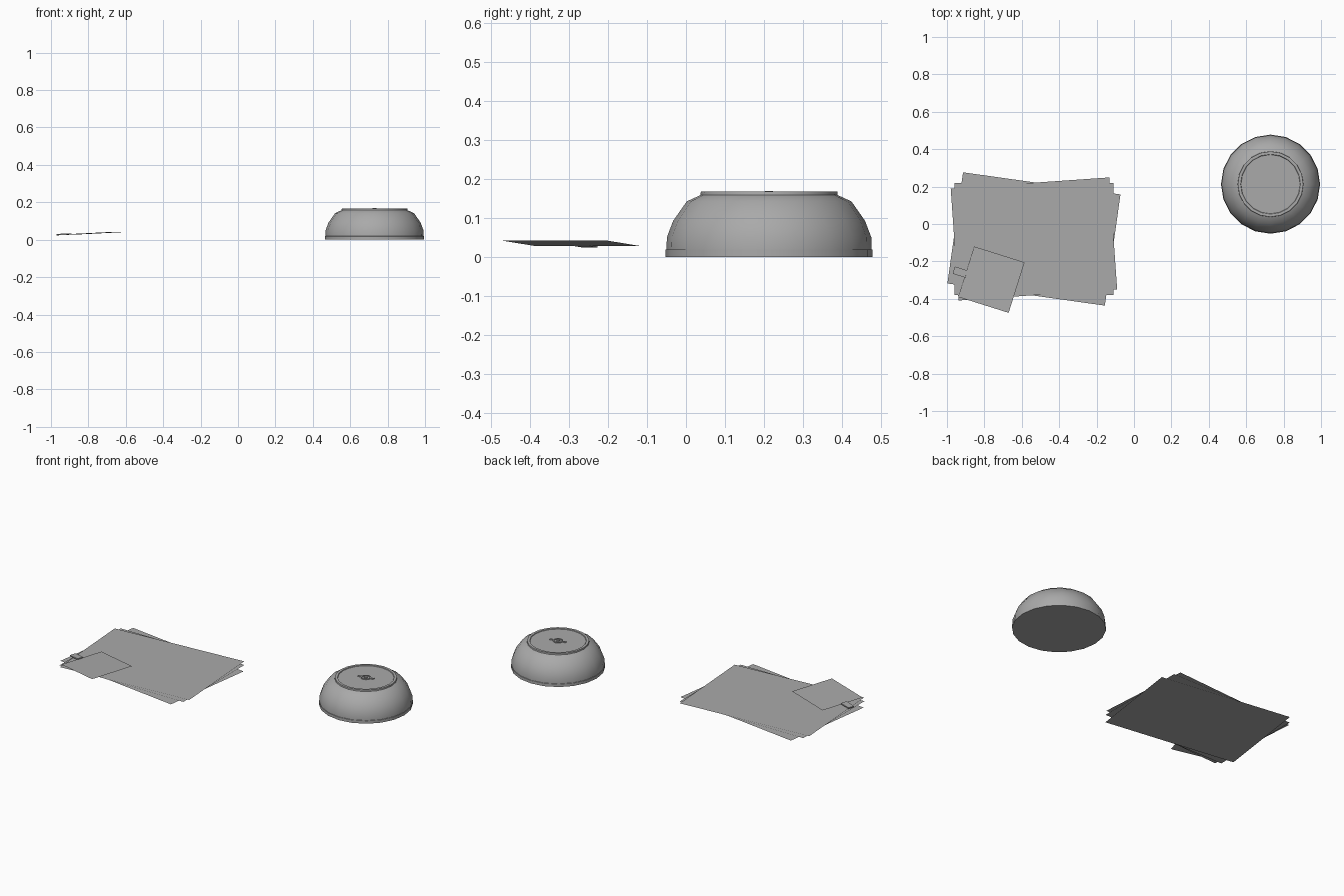
import bpy, bmesh, math
from mathutils import Matrix, Vector

cube = bpy.data.objects.get("Cube")
if cube:
    bpy.data.objects.remove(cube, do_unlink=True)

grey = bpy.data.materials.new("plain grey")
grey.use_nodes = True
grey.diffuse_color = (0.4, 0.4, 0.4, 1)
grey.node_tree.nodes["Principled BSDF"].inputs["Base Color"].default_value = grey.diffuse_color


def finish(name, bm, matrix, smooth=None):
    mesh = bpy.data.meshes.new(name)
    bm.to_mesh(mesh)
    bm.free()
    mesh.materials.append(grey)
    obj = bpy.data.objects.new(name, mesh)
    bpy.context.collection.objects.link(obj)
    obj.matrix_world = matrix
    if smooth:
        bpy.ops.object.select_all(action="DESELECT")
        obj.select_set(True)
        bpy.context.view_layer.objects.active = obj
        bpy.ops.object.shade_smooth_by_angle(angle=math.radians(smooth))
    return obj


def place(x, y, z, turn=0, tilt=0):
    return (Matrix.Translation((x, y, z)) @ Matrix.Rotation(math.radians(turn), 4, "Z")
            @ Matrix.Rotation(math.radians(tilt), 4, "Y"))


def sheet(name, width, depth, matrix):
    bm = bmesh.new()
    bmesh.ops.create_grid(bm, x_segments=1, y_segments=1, size=0.5)
    bmesh.ops.scale(bm, vec=(width, depth, 1), verts=bm.verts)
    return finish(name, bm, matrix)


def box(name, size, matrix):
    bm = bmesh.new()
    bmesh.ops.create_cube(bm, size=1)
    bmesh.ops.scale(bm, vec=size, verts=bm.verts)
    return finish(name, bm, matrix)


def lathe(name, profile, sides, matrix, smooth=35):
    bm = bmesh.new()
    verts = [bm.verts.new((r, 0, z)) for r, z in profile]
    edges = [bm.edges.new(pair) for pair in zip(verts, verts[1:])]
    bmesh.ops.spin(bm, geom=verts + edges, cent=(0, 0, 0), axis=(0, 0, 1),
                   angle=math.tau, steps=sides)
    bmesh.ops.remove_doubles(bm, verts=bm.verts, dist=0.0001)
    bmesh.ops.recalc_face_normals(bm, faces=bm.faces)
    return finish(name, bm, matrix, smooth)


# Stack of loose paper
for name, z, turn in (("bottom_sheet", 0.008, -8), ("middle_sheet", 0.014, 0),
                      ("top_sheet", 0.020, 4)):
    sheet(name, 0.85, 0.60, place(-0.535, -0.08, z, turn))

# Square note, raised at one side, with its clip
sheet("square_note", 0.283, 0.283, place(-0.7625, -0.2975, 0.035, -17.5, -2.8))
box("note_clip", (0.07, 0.04, 0.007), place(-0.93, -0.257, 0.029, -17.5, -2.8))

# Round domed body with a base band and a raised rim on top
cx, cy = 0.73, 0.213
body_profile = [(0, 0), (0.265, 0), (0.265, 0.018), (0.263, 0.019), (0.262, 0.05),
                (0.246, 0.092), (0.211, 0.142), (0.176, 0.158), (0.175, 0.167),
                (0.160, 0.167), (0.158, 0.163), (0, 0.163)]
lathe("domed_body", body_profile, 20, place(cx, cy, 0))

# Small hub with a ring and two tabs
lathe("hub", [(0, 0.163), (0.010, 0.163), (0.010, 0.169), (0, 0.169)], 16, place(cx, cy, 0))
lathe("hub_ring", [(0.022, 0.163), (0.022, 0.167), (0.029, 0.167), (0.029, 0.163)],
      20, place(cx, cy, 0))
for side, name in ((-1, "right_tab"), (1, "left_tab")):
    offset = Matrix.Rotation(math.radians(10), 4, "Z") @ Vector((side * 0.039, 0, 0))
    box(name, (0.02, 0.012, 0.004), place(cx + offset.x, cy + offset.y, 0.165, 10))
